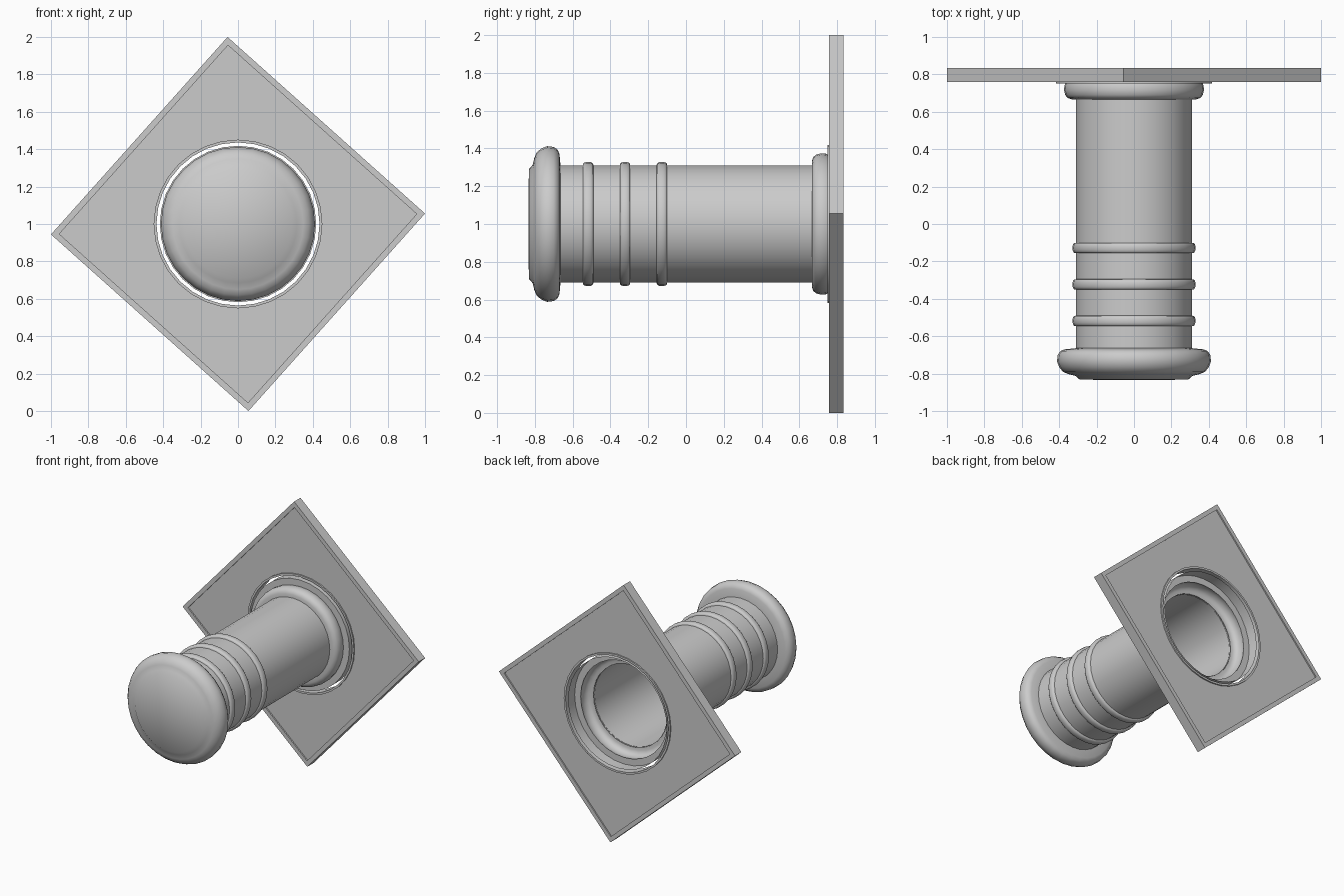
import bpy, bmesh
from math import cos, sin, pi, radians

if "Cube" in bpy.data.objects:
    bpy.data.objects.remove(bpy.data.objects["Cube"])

CZ = 1.0
SEG = 32


def finish(name, loops, closed=False, tip=None, angle=35):
    """Skin a list of equal-length point loops into one object."""
    bm = bmesh.new()
    rings = [[bm.verts.new(p) for p in loop] for loop in loops]
    n = len(rings[0])
    pairs = list(zip(rings, rings[1:])) + ([(rings[-1], rings[0])] if closed else [])
    for a, b in pairs:
        for i in range(n):
            j = (i + 1) % n
            bm.faces.new((a[i], b[i], b[j], a[j]))
    if tip is not None:
        c = bm.verts.new((0, tip, CZ))
        for i in range(n):
            bm.faces.new((c, rings[0][i], rings[0][(i + 1) % n]))
    bmesh.ops.recalc_face_normals(bm, faces=bm.faces)
    me = bpy.data.meshes.new(name)
    bm.to_mesh(me)
    bm.free()
    ob = bpy.data.objects.new(name, me)
    bpy.context.collection.objects.link(ob)
    bpy.ops.object.select_all(action='DESELECT')
    ob.select_set(True)
    bpy.context.view_layer.objects.active = ob
    bpy.ops.object.shade_smooth_by_angle(angle=radians(angle))
    return ob


def circle(r, y, n=SEG):
    return [(r * cos(2 * pi * i / n), y, CZ + r * sin(2 * pi * i / n)) for i in range(n)]


def diamond(r, y, n=SEG, tilt=radians(3.2)):
    """Square loop whose corners are at distance r, slightly rotated."""
    pts = []
    for i in range(n):
        t = 2 * pi * i / n
        k = r / (abs(cos(t)) + abs(sin(t)))
        pts.append((k * cos(t + tilt), y, CZ + k * sin(t + tilt)))
    return pts


def lathe(name, profile, **kw):
    return finish(name, [circle(r, y) for r, y in profile], **kw)


# Wall plate: panel sunk between an outer frame and a thin rim round the hole
Y0, Y1, D = 0.758, 0.835, 0.01
finish("wall_plate", [
    circle(0.436, Y0), circle(0.451, Y0), circle(0.451, Y0 + D),
    diamond(0.957, Y0 + D), diamond(0.957, Y0), diamond(1.0015, Y0),
    diamond(1.0015, Y1), diamond(0.957, Y1), diamond(0.957, Y1 - D),
    circle(0.451, Y1 - D), circle(0.451, Y1), circle(0.436, Y1)], closed=True, angle=30)

# Hollow tube, open towards the plate
lathe("tube", [(0.311, -0.68), (0.311, 0.675)])

# Three raised bands round the tube
for k, y in enumerate((-0.132, -0.327, -0.522)):
    arc = [(0.309 + 0.02 * sin(pi * i / 8) ** 0.6, y + 0.004 - 0.028 * cos(pi * i / 8))
           for i in range(1, 8)]
    lathe(f"band_{k + 1}", [(0.309, y - 0.024)] + arc + [(0.309, y + 0.032)], angle=60)

# Rounded end knob with a softly shaded front face
lathe("knob", [(0.29, -0.832), (0.315, -0.811), (0.35, -0.803),
               (0.38, -0.79), (0.40, -0.765), (0.412, -0.735), (0.408, -0.70),
               (0.393, -0.679), (0.37, -0.67), (0.309, -0.664)], tip=-0.835, angle=60)

# Base collar and the sleeve that sits inside the plate hole
lathe("collar", [(0.309, 0.666), (0.335, 0.667), (0.355, 0.674), (0.368, 0.69),
                 (0.374, 0.715), (0.372, 0.74), (0.368, 0.75)], angle=50)
lathe("collar_sleeve", [(0.367, 0.75), (0.418, 0.75), (0.418, 0.83)])
